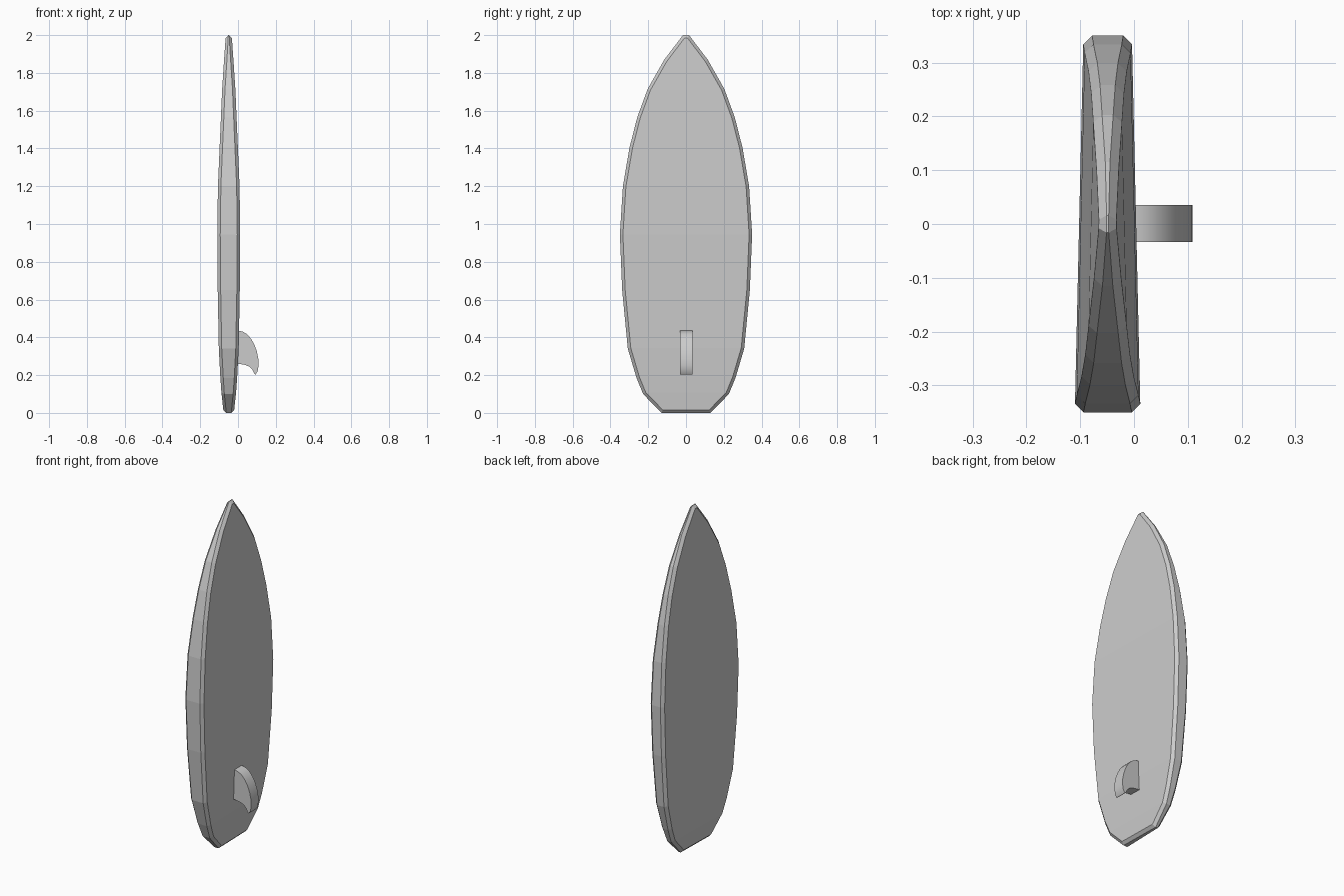
import bpy, bmesh
from mathutils import Vector

if "Cube" in bpy.data.objects:
    bpy.data.objects.remove(bpy.data.objects["Cube"])

MID_X = -0.049      # centre plane of the board
BEVEL = 0.016       # rail chamfer size
TAPER = 0.023       # thickness change across the width

# half width, height, half thickness at the centre line (tail to nose)
STATIONS = [
    (0.130, 0.000, 0.026), (0.227, 0.100, 0.034), (0.262, 0.185, 0.039),
    (0.308, 0.340, 0.046), (0.338, 0.650, 0.051), (0.350, 0.945, 0.053),
    (0.334, 1.200, 0.050), (0.299, 1.405, 0.042), (0.258, 1.565, 0.036),
    (0.203, 1.715, 0.031), (0.115, 1.870, 0.023), (0.016, 2.000, 0.0165),
]


def finish(bm, name):
    bmesh.ops.recalc_face_normals(bm, faces=bm.faces)
    mesh = bpy.data.meshes.new(name)
    bm.to_mesh(mesh)
    bm.free()
    obj = bpy.data.objects.new(name, mesh)
    bpy.context.collection.objects.link(obj)
    return obj


def inset(points, d):
    """Mitred inward offset of a counter-clockwise outline."""
    result = []
    n = len(points)
    for i, p in enumerate(points):
        a = (p - points[i - 1]).normalized()
        b = (points[(i + 1) % n] - p).normalized()
        na, nb = Vector((-a.y, a.x)), Vector((-b.y, b.x))
        result.append(p + (na + nb) * d / (1 + na.dot(nb)))
    return result


# Board: closed outline in y/z, chamfered on both faces
outer = [Vector((w, z)) for w, z, t in STATIONS]
outer += [Vector((-w, z)) for w, z, t in reversed(STATIONS)]
half = [t for w, z, t in STATIONS]
half += half[::-1]
inner = inset(outer, BEVEL)
bm = bmesh.new()


def ring(points, side, trim):
    verts = []
    for p, t in zip(points, half):
        h = max(t - TAPER * p.x - trim, 0.002)
        verts.append(bm.verts.new((MID_X + side * h, p.x, p.y)))
    return verts


rings = [ring(inner, -1, 0), ring(outer, -1, BEVEL),
         ring(outer, 1, BEVEL), ring(inner, 1, 0)]
n = len(outer)
for lo, hi in zip(rings, rings[1:]):
    for i in range(n):
        j = (i + 1) % n
        bm.faces.new((lo[i], lo[j], hi[j], hi[i]))
# Deck and underside strips
for r in (rings[0], rings[3]):
    for i in range(len(STATIONS) - 1):
        bm.faces.new((r[i], r[i + 1], r[n - 2 - i], r[n - 1 - i]))
finish(bm, "board")

# Fin: hooked profile in x/z extruded along y
PROFILE = [
    (-0.02, 0.435), (0.005, 0.435), (0.025, 0.430), (0.048, 0.417),
    (0.070, 0.391), (0.088, 0.359), (0.100, 0.325), (0.108, 0.285),
    (0.109, 0.250), (0.104, 0.220), (0.093, 0.203), (0.086, 0.208),
    (0.076, 0.229), (0.060, 0.245), (0.038, 0.254), (0.005, 0.260),
    (-0.02, 0.260),
]
bm = bmesh.new()
face = bm.faces.new([bm.verts.new((x, -0.033, z)) for x, z in PROFILE])
ext = bmesh.ops.extrude_face_region(bm, geom=[face])
bmesh.ops.translate(bm, vec=(0, 0.068, 0),
                    verts=[g for g in ext["geom"] if isinstance(g, bmesh.types.BMVert)])
fin = finish(bm, "fin")
bpy.context.view_layer.objects.active = fin
fin.select_set(True)
bpy.ops.object.shade_smooth_by_angle()
